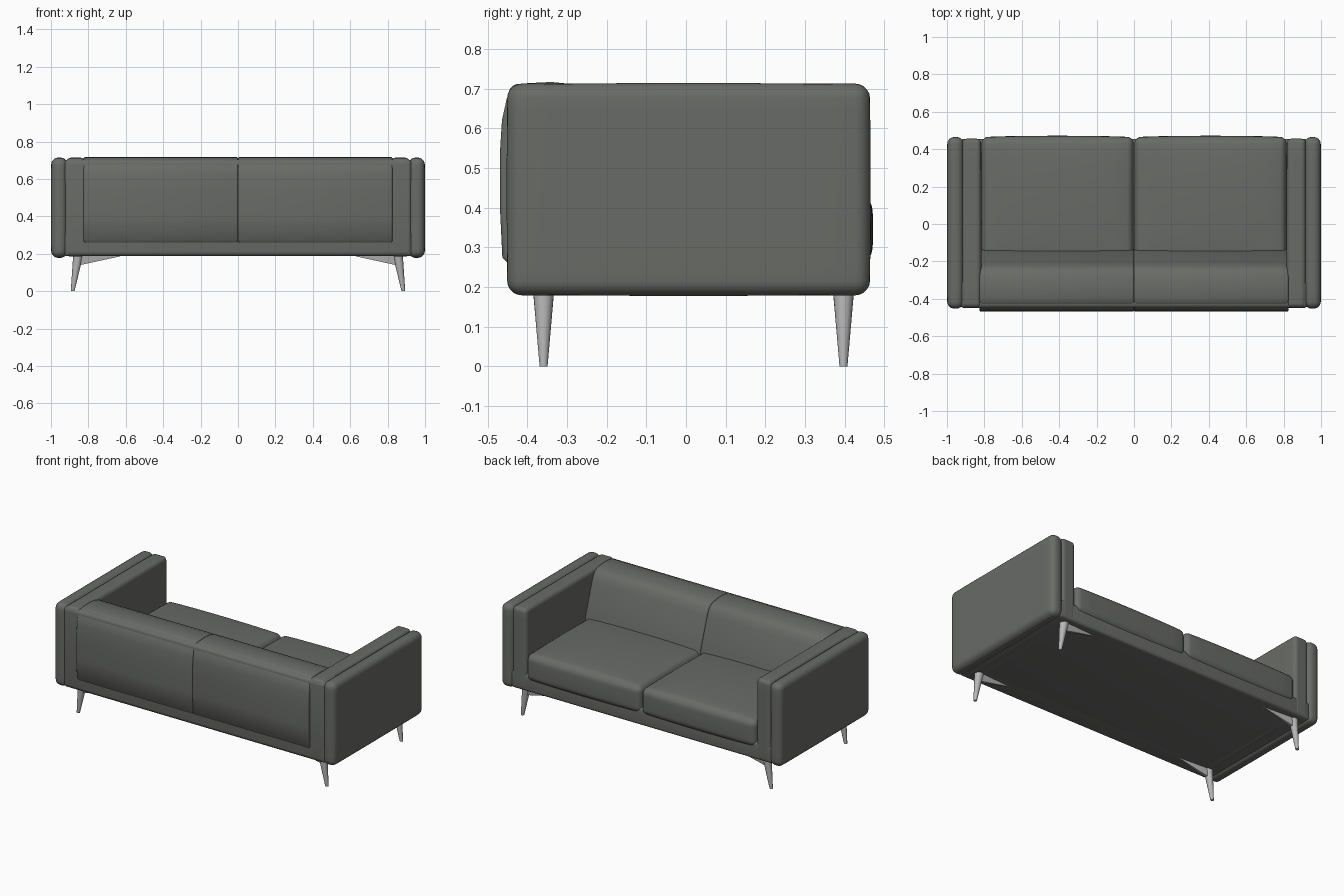
import bpy, bmesh, math
from mathutils import Vector

if "Cube" in bpy.data.objects:
    bpy.data.objects.remove(bpy.data.objects["Cube"])


def material(name, rgb):
    m = bpy.data.materials.new(name)
    m.diffuse_color = (*rgb, 1)
    m.use_nodes = True
    m.node_tree.nodes["Principled BSDF"].inputs["Base Color"].default_value = m.diffuse_color
    return m


FABRIC = material("grey upholstery", (0.140, 0.147, 0.135))
METAL = material("brushed metal", (0.47, 0.47, 0.47))


def finish(bm, name, mat, angle=40):
    bmesh.ops.recalc_face_normals(bm, faces=bm.faces)
    me = bpy.data.meshes.new(name)
    bm.to_mesh(me)
    bm.free()
    me.materials.append(mat)
    ob = bpy.data.objects.new(name, me)
    bpy.context.collection.objects.link(ob)
    bpy.ops.object.select_all(action='DESELECT')
    ob.select_set(True)
    bpy.context.view_layer.objects.active = ob
    bpy.ops.object.shade_smooth_by_angle(angle=math.radians(angle))
    return ob


def slice_mesh(bm, lo, hi, cuts=7):
    """Cut evenly along each axis so flat panels can bulge."""
    for axis in range(3):
        for i in range(1, cuts + 1):
            co = Vector((0, 0, 0))
            co[axis] = lo[axis] + (hi[axis] - lo[axis]) * i / (cuts + 1)
            no = Vector((0, 0, 0))
            no[axis] = 1
            bmesh.ops.bisect_plane(bm, geom=bm.verts[:] + bm.edges[:] + bm.faces[:],
                                   plane_co=co, plane_no=no)


def soft_box(name, lo, hi, radius, bulge=(0, 0, 0)):
    """Rounded box whose faces swell outwards by bulge along each axis."""
    lo, hi = Vector(lo), Vector(hi)
    mid, half = (lo + hi) / 2, (hi - lo) / 2
    bm = bmesh.new()
    bmesh.ops.create_cube(bm, size=2)
    for v in bm.verts:
        v.co = Vector([mid[i] + v.co[i] * half[i] for i in range(3)])
    bmesh.ops.bevel(bm, geom=bm.edges[:], offset=radius, segments=5,
                    profile=0.5, affect='EDGES')
    if any(bulge):
        slice_mesh(bm, lo, hi)
        for v in bm.verts:
            u = [(v.co[i] - mid[i]) / half[i] for i in range(3)]
            w = [max(0, 1 - a * a) for a in u]
            for i in range(3):
                j, k = (i + 1) % 3, (i + 2) % 3
                v.co[i] += bulge[i] * u[i] * math.sqrt(w[j] * w[k])
    return finish(bm, name, FABRIC)


def back_cushion(name, x0, x1):
    """Sloping backrest: side profile extruded across, with softened ends."""
    profile = [(-0.445, 0.255), (-0.463, 0.275), (-0.469, 0.40), (-0.469, 0.54),
               (-0.464, 0.62), (-0.452, 0.675), (-0.432, 0.703), (-0.40, 0.714),
               (-0.34, 0.717), (-0.28, 0.711), (-0.248, 0.70), (-0.228, 0.68),
               (-0.21, 0.64), (-0.175, 0.54), (-0.145, 0.45), (-0.13, 0.38),
               (-0.13, 0.28), (-0.16, 0.255)]
    bm = bmesh.new()
    face = bm.faces.new([bm.verts.new((x0, y, z)) for y, z in profile])
    ext = bmesh.ops.extrude_face_region(bm, geom=[face])
    moved = [g for g in ext['geom'] if isinstance(g, bmesh.types.BMVert)]
    bmesh.ops.translate(bm, verts=moved, vec=(x1 - x0, 0, 0))
    rims = [e for e in bm.edges if abs(e.verts[0].co.x - e.verts[1].co.x) < 1e-5]
    bmesh.ops.bevel(bm, geom=rims, offset=0.010, segments=3, profile=0.5, affect='EDGES')
    return finish(bm, name, FABRIC)


def leg(name, side, y):
    """Tapered round leg splayed outwards."""
    bm = bmesh.new()
    bmesh.ops.create_cone(bm, cap_ends=True, segments=20, radius1=0.010,
                          radius2=0.027, depth=0.195)
    for v in bm.verts:
        v.co.z += 0.0975
        v.co.x = side * (v.co.x + 0.884 - 0.030 * v.co.z / 0.195)
        v.co.y += y
    return finish(bm, name, METAL)


def leg_bracket(name, side, y):
    """Pointed wedge running inwards beneath the frame."""
    bm = bmesh.new()
    ends = []
    for x, bottom, w in ((0.855, 0.137, 0.018), (0.63, 0.186, 0.004)):
        ends.append([bm.verts.new((side * x, y + dy, z)) for dy, z in
                     ((-w, 0.194), (w, 0.194), (w * 0.5, bottom), (-w * 0.5, bottom))])
    bm.faces.new(ends[0])
    bm.faces.new(ends[1][::-1])
    for i in range(4):
        j = (i + 1) % 4
        bm.faces.new((ends[0][i], ends[0][j], ends[1][j], ends[1][i]))
    return finish(bm, name, METAL, 30)


# Frame under the seat and the thin panel behind the backrest
soft_box("base_frame", (-0.93, -0.447, 0.187), (0.93, 0.455, 0.30), 0.018)
soft_box("back_panel", (-0.93, -0.450, 0.187), (0.93, -0.30, 0.705), 0.025)

for side, label in ((-1, "left"), (1, "right")):
    def span(a, b):
        return sorted((side * a, side * b))

    # Arm: thick outer panel and padded inner panel
    a, b = span(0.912, 0.998)
    soft_box(label + "_outer_arm", (a, -0.450, 0.180), (b, 0.463, 0.712), 0.036,
             (0.002, 0.002, 0.002))
    a, b = span(0.818, 0.918)
    soft_box(label + "_inner_arm", (a, -0.447, 0.187), (b, 0.456, 0.711), 0.024,
             (0.004, 0.0, 0.003))

    # Seat and back cushions
    a, b = span(0.002, 0.815)
    soft_box(label + "_seat_cushion", (a, -0.20, 0.262), (b, 0.462, 0.430), 0.034,
             (0.0, 0.010, 0.024))
    a, b = span(0.0, 0.826)
    back_cushion(label + "_back_cushion", a, b)

    # Legs with their brackets
    for y, end in ((-0.359, "back"), (0.397, "front")):
        leg(f"{label}_{end}_leg", side, y)
        leg_bracket(f"{label}_{end}_leg_bracket", side, y)
